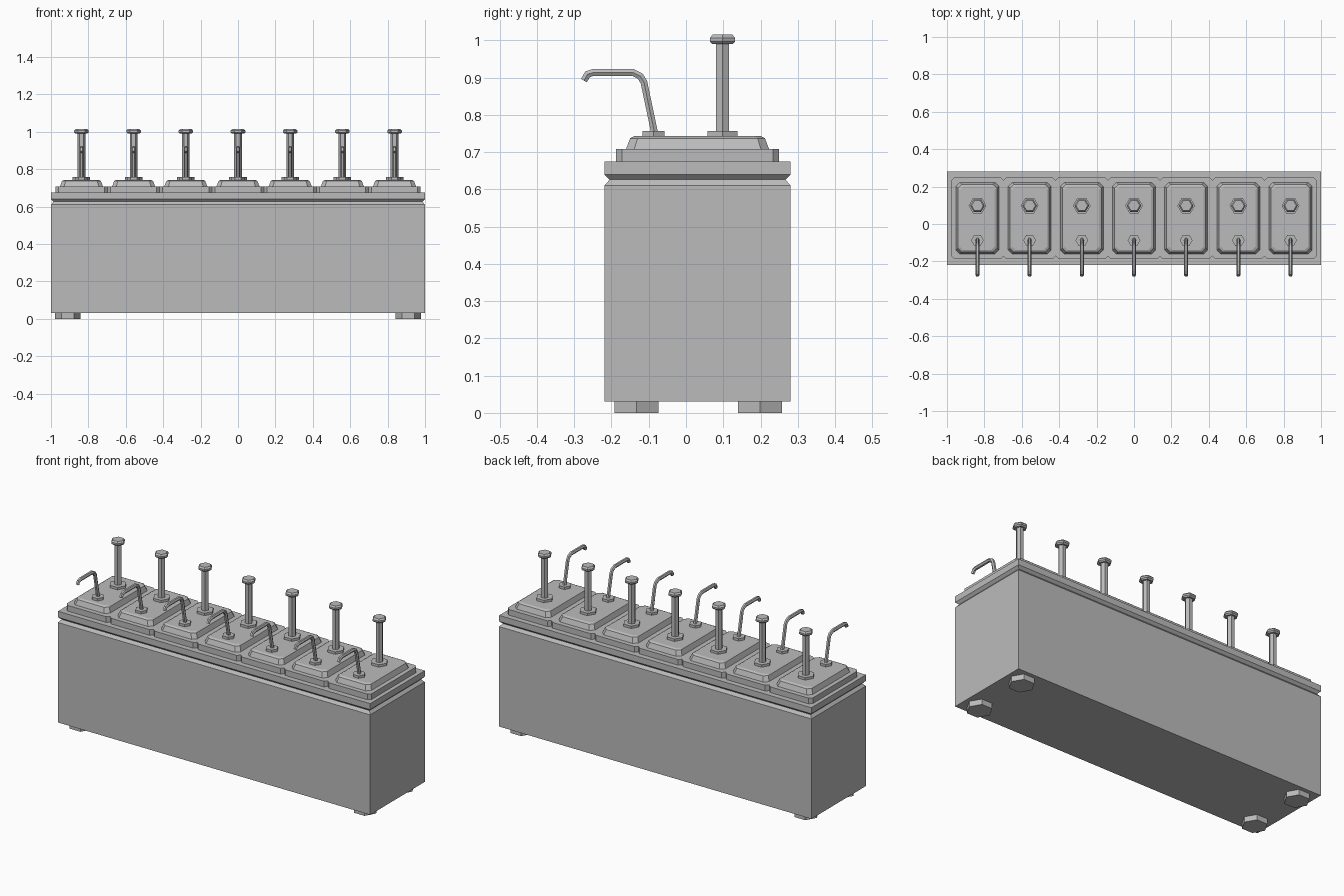
import bpy, bmesh, math
from mathutils import Vector

cube = bpy.data.objects.get("Cube")
if cube:
    bpy.data.objects.remove(cube, do_unlink=True)

# Single metal colour
GREY = (0.5, 0.5, 0.5, 1)
metal = bpy.data.materials.new("brushed grey metal")
metal.use_nodes = True
metal.diffuse_color = GREY
metal.node_tree.nodes["Principled BSDF"].inputs["Base Color"].default_value = GREY


def loft(name, rings):
    """Skin a stack of equal-length rings and cap both ends."""
    bm = bmesh.new()
    loops = [[bm.verts.new(p) for p in ring] for ring in rings]
    n = len(loops[0])
    for a, b in zip(loops, loops[1:]):
        for i in range(n):
            j = (i + 1) % n
            bm.faces.new((a[i], a[j], b[j], b[i]))
    bm.faces.new(loops[0][::-1])
    bm.faces.new(loops[-1])
    bmesh.ops.recalc_face_normals(bm, faces=bm.faces[:])
    mesh = bpy.data.meshes.new(name)
    bm.to_mesh(mesh)
    bm.free()
    mesh.materials.append(metal)
    obj = bpy.data.objects.new(name, mesh)
    bpy.context.collection.objects.link(obj)
    return obj


def box_ring(hx, hy, z, cut=0):
    """Rectangle centred on the origin, with optional clipped corners."""
    if not cut:
        return [(-hx, -hy, z), (hx, -hy, z), (hx, hy, z), (-hx, hy, z)]
    return [(cut - hx, -hy, z), (hx - cut, -hy, z), (hx, cut - hy, z), (hx, hy - cut, z),
            (hx - cut, hy, z), (cut - hx, hy, z), (-hx, hy - cut, z), (-hx, cut - hy, z)]


def hex_stack(name, profile):
    """Six-sided turned part from (radius, height) pairs, corners on the x axis."""
    return loft(name, [[(r * math.cos(k * math.pi / 3), r * math.sin(k * math.pi / 3), z)
                        for k in range(6)] for r, z in profile])


def hex_tube(name, path, r):
    """Six-sided tube along a path of (y, z) points, mitred at the bends."""
    pts = [Vector((0, y, z)) for y, z in path]
    side = Vector((1, 0, 0))
    rings = []
    for i, p in enumerate(pts):
        before = (p - pts[i - 1]).normalized() if i else None
        after = (pts[i + 1] - p).normalized() if i < len(pts) - 1 else None
        before, after = before or after, after or before
        tangent = (before + after).normalized()
        up = tangent.cross(side) / tangent.dot(after)
        rings.append([p + r * (math.cos(k * math.pi / 3) * side + math.sin(k * math.pi / 3) * up)
                      for k in range(6)])
    return loft(name, rings)


def spread(obj, places):
    """Put the part at the first place and linked copies at the others."""
    obj.location = places[0]
    for place in places[1:]:
        copy = obj.copy()
        copy.location = place
        bpy.context.collection.objects.link(copy)


MID_Y = 0.031
columns = [(i - 3) * 0.279 for i in range(7)]

# Cabinet with a V groove under its top slab
cabinet = loft("cabinet", [box_ring(1 - d, 0.25 - d, z) for d, z in
                           [(0, 0.031), (0, 0.61), (0.014, 0.626), (0, 0.64), (0, 0.675)]])
cabinet.location.y = MID_Y

# Feet
spread(hex_stack("foot", [(0.068, 0), (0.068, 0.031)]),
       [(x, y, 0) for x in (-0.91, 0.91) for y in (-0.133, 0.199)])

# Pan rims and raised lids
centres = [(x, MID_Y, 0) for x in columns]
spread(loft("pan_rim", [box_ring(0.1395, 0.219, z, 0.016) for z in (0.675, 0.708)]), centres)
spread(loft("pan_lid", [box_ring(0.115 - d, 0.192 - d, z, c) for d, z, c in
                        [(0, 0.708, 0.022), (0.011, 0.737, 0.02), (0.023, 0.743, 0.016)]]), centres)

# Pump plungers
pump = [(x, 0.098, 0) for x in columns]
spread(hex_stack("pump_collar", [(0.047, 0.74), (0.047, 0.757)]), pump)
spread(hex_stack("pump_shaft", [(0.0205, 0.75), (0.0205, 0.995)]), pump)
spread(hex_stack("pump_knob", [(0.031, 0.99), (0.039, 0.997), (0.039, 1.006), (0.031, 1.015)]), pump)

# Bent spouts
spread(hex_stack("spout_collar", [(0.034, 0.74), (0.034, 0.757)]),
       [(x, -0.087, 0) for x in columns])
spout_path = [(-0.084, 0.75), (-0.113, 0.888), (-0.123, 0.904), (-0.143, 0.914),
              (-0.248, 0.914), (-0.264, 0.909), (-0.274, 0.892)]
spread(hex_tube("spout", spout_path, 0.0105), [(x, 0, 0) for x in columns])
